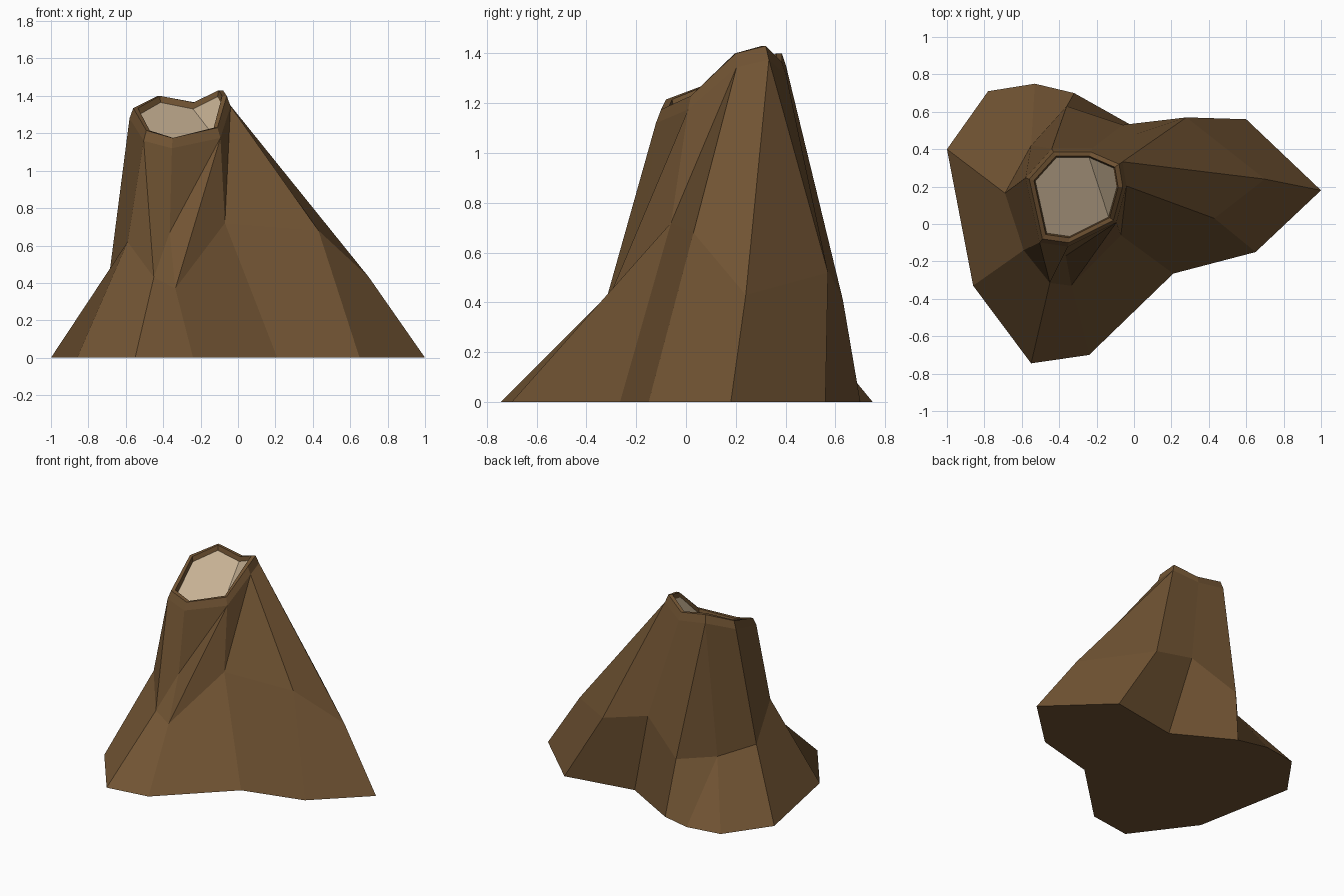
import bpy
from mathutils import Vector

if "Cube" in bpy.data.objects:
    bpy.data.objects.remove(bpy.data.objects["Cube"])


def material(name, rgb):
    m = bpy.data.materials.new(name)
    m.diffuse_color = (*rgb, 1)
    m.use_nodes = True
    m.node_tree.nodes["Principled BSDF"].inputs["Base Color"].default_value = m.diffuse_color
    return m


def make_object(name, verts, faces, mat):
    mesh = bpy.data.meshes.new(name)
    mesh.from_pydata(verts, [], faces)
    mesh.validate()
    mesh.materials.append(mat)
    ob = bpy.data.objects.new(name, mesh)
    bpy.context.collection.objects.link(ob)
    return ob


bark = material("bark_brown", (0.165, 0.088, 0.033))
wood = material("pale_cut_wood", (0.58, 0.45, 0.30))

# Cross-sections, counter-clockwise from the right-hand root
ground = [(1, .18), (.6, .56), (.09, .47), (-.32, .70), (-.53, .75), (-.78, .71),
          (-1, .40), (-.86, -.33), (-.55, -.745), (-.24, -.70), (.21, -.265), (.65, -.15)]
knees = [(.70, .24, .43), (.28, .57, .52), (-.06, .53, .61), (-.36, .63, .41),
         (-.55, .42, .40), (-.69, .165, .43), (-.59, -.14, .62), (-.45, -.315, .43),
         (-.335, -.33, .37), (-.07, -.06, .72), (.43, .03, .68)]
crease = (-.365, -.17, .67)
rim = [(-.06, .20, 1.40), (-.08, .32, 1.43), (-.23, .385, 1.365), (-.43, .385, 1.40),
       (-.56, .24, 1.335), (-.49, -.08, 1.215), (-.35, -.10, 1.175), (-.11, .02, 1.23)]


def scaled_rim(s, dz):
    cx, cy = -.31, .16
    return [(cx + (x - cx) * s, cy + (y - cy) * s, z + dz) for x, y, z in rim]


verts, faces = [], []


def add_ring(points):
    start = len(verts)
    verts.extend(Vector(p) for p in points)
    return list(range(start, len(verts)))


def bridge(pairs):
    # skin between consecutive (lower, upper) pairs, merging repeats to triangles
    for (a, b), (c, d) in zip(pairs, pairs[1:] + pairs[:1]):
        f = []
        for i in (a, c, d, b):
            if i not in f:
                f.append(i)
        if len(f) > 2:
            faces.append(f)


B = add_ring((x, y, 0) for x, y in ground)
M = add_ring(knees)
C = add_ring([crease])[0]
O = add_ring(scaled_rim(1.08, -.055))
T = add_ring(rim)
I = add_ring(scaled_rim(.90, 0))
F = add_ring(scaled_rim(.87, -.035))

# Flared roots
knee_of = [0, 1, 2, 3, 4, 4, 5, 6, 7, 8, 9, 10]
bridge([(B[i], M[k]) for i, k in enumerate(knee_of)])
faces.append(B[::-1])

# Trunk from the root knees to the collar, with the front crease
links = [(M[0], O[1]), (M[1], O[1]), (M[2], O[2]), (M[3], O[3]), (M[4], O[3]),
         (M[5], O[4]), (M[6], O[5]), (M[7], O[5]), (C, O[6]), (C, O[7]),
         (M[8], O[7]), (M[9], O[7]), (M[9], O[0]), (M[10], O[0])]
bridge(links)
faces.append([M[7], M[8], C])

# Bevelled rim and inner lip
for low, high in ((O, T), (T, I), (I, F)):
    bridge(list(zip(low, high)))
make_object("stump_trunk", verts, faces, bark)

# Sloping cut wood inside the rim, in two facets
make_object("cut_surface", [verts[i] for i in F],
            [[7, 2, 3, 4, 5, 6], [7, 0, 1, 2]], wood)
